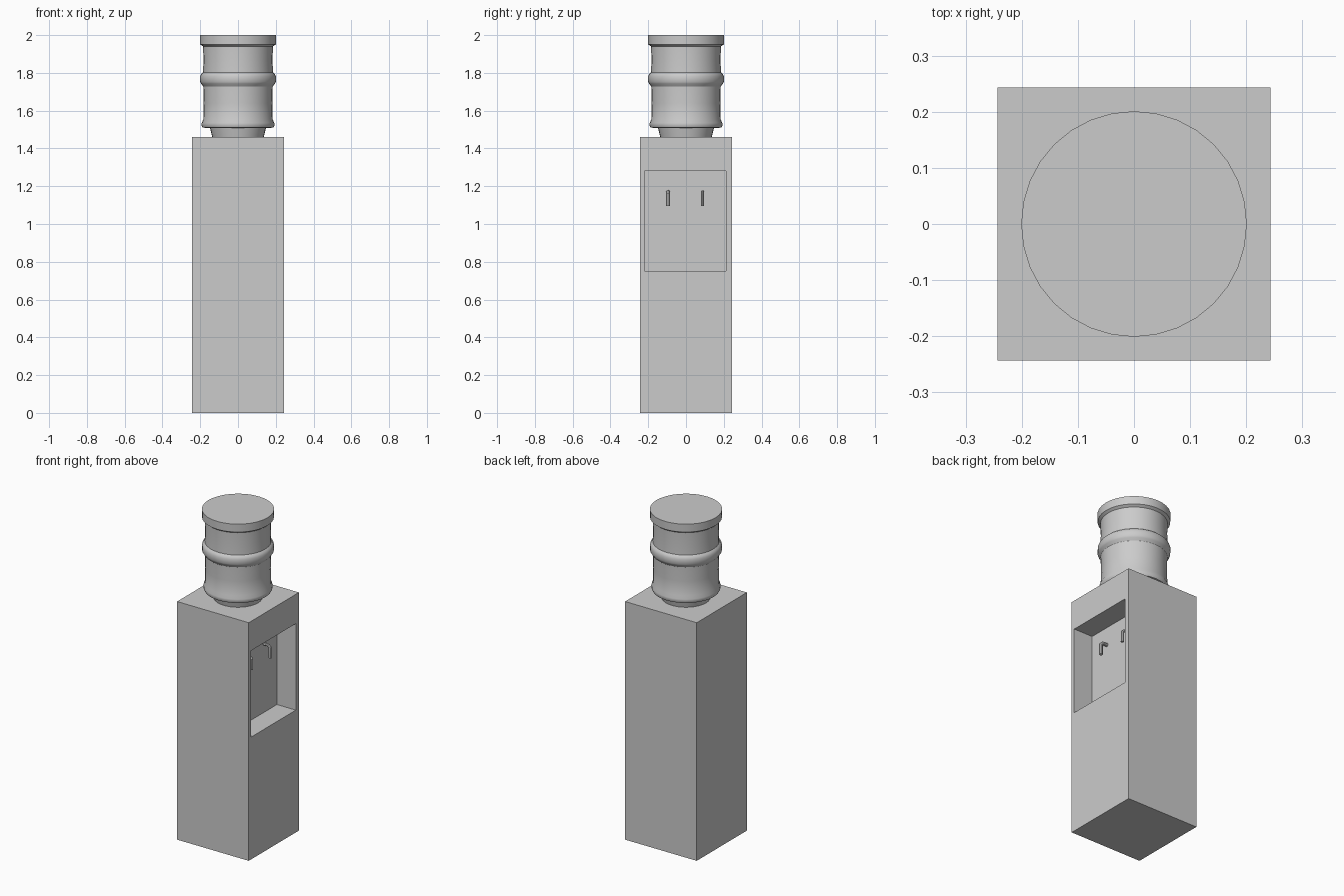
import bpy, bmesh, math
from mathutils import Vector

if "Cube" in bpy.data.objects:
    bpy.data.objects.remove(bpy.data.objects["Cube"])

HALF = 0.243      # half width of the cabinet
BODY_TOP = 1.46
RECESS_X = 0.115  # back wall of the dispensing niche


def mesh_object(name, bm):
    bmesh.ops.recalc_face_normals(bm, faces=bm.faces)
    mesh = bpy.data.meshes.new(name)
    bm.to_mesh(mesh)
    bm.free()
    obj = bpy.data.objects.new(name, mesh)
    bpy.context.collection.objects.link(obj)
    return obj


def smooth(obj, angle):
    bpy.ops.object.select_all(action='DESELECT')
    obj.select_set(True)
    bpy.context.view_layer.objects.active = obj
    bpy.ops.object.shade_smooth_by_angle(angle=math.radians(angle))


# Cabinet: box with a niche sunk into the +x side
bm = bmesh.new()
bmesh.ops.create_cube(bm, size=1)
for v in bm.verts:
    v.co = Vector((v.co.x * 2 * HALF, v.co.y * 2 * HALF, (v.co.z + 0.5) * BODY_TOP))
side = max(bm.faces, key=lambda f: f.calc_center_median().x)
bmesh.ops.inset_individual(bm, faces=[side], thickness=0.05)
for v in side.verts:
    v.co.y = 0.213 if v.co.y > 0 else -0.221
    v.co.z = 1.28 if v.co.z > BODY_TOP / 2 else 0.75
niche = bmesh.ops.extrude_discrete_faces(bm, faces=[side])["faces"][0]
for v in niche.verts:
    v.co.x = RECESS_X
mesh_object("cabinet", bm)

# Water bottle: lathed profile (radius, height)
profile = [(0, 1.455), (0.135, 1.455), (0.148, 1.508), (0.187, 1.51), (0.192, 1.52),
           (0.192, 1.535), (0.184, 1.553), (0.182, 1.64), (0.184, 1.728), (0.195, 1.743),
           (0.200, 1.752), (0.200, 1.782), (0.194, 1.795), (0.185, 1.803), (0.183, 1.87),
           (0.185, 1.940), (0.200, 1.951), (0.201, 2.0), (0, 2.0)]
bm = bmesh.new()
verts = [bm.verts.new((r, 0, z)) for r, z in profile]
edges = [bm.edges.new(pair) for pair in zip(verts, verts[1:])]
bmesh.ops.spin(bm, geom=verts + edges, cent=(0, 0, 0), axis=(0, 0, 1),
               angle=math.tau, steps=32, use_duplicate=False)
bmesh.ops.remove_doubles(bm, verts=bm.verts, dist=1e-4)
smooth(mesh_object("water_bottle", bm), 30)


# Taps: bent pipes coming out of the niche wall
def tap(name, y, radius):
    curve = bpy.data.curves.new(name, 'CURVE')
    curve.dimensions = '3D'
    curve.bevel_depth = radius
    curve.bevel_resolution = 2
    curve.use_fill_caps = True
    path = [(RECESS_X - 0.005, 1.170), (0.144, 1.170), (0.157, 1.158), (0.157, 1.095)]
    spline = curve.splines.new('POLY')
    spline.points.add(len(path) - 1)
    for point, (x, z) in zip(spline.points, path):
        point.co = (x, y, z, 1)
    obj = bpy.data.objects.new(name, curve)
    bpy.context.collection.objects.link(obj)
    bpy.ops.object.select_all(action='DESELECT')
    obj.select_set(True)
    bpy.context.view_layer.objects.active = obj
    bpy.ops.object.convert(target='MESH')
    smooth(bpy.context.view_layer.objects.active, 40)


tap("left_tap", -0.095, 0.0105)
tap("right_tap", 0.087, 0.0085)
